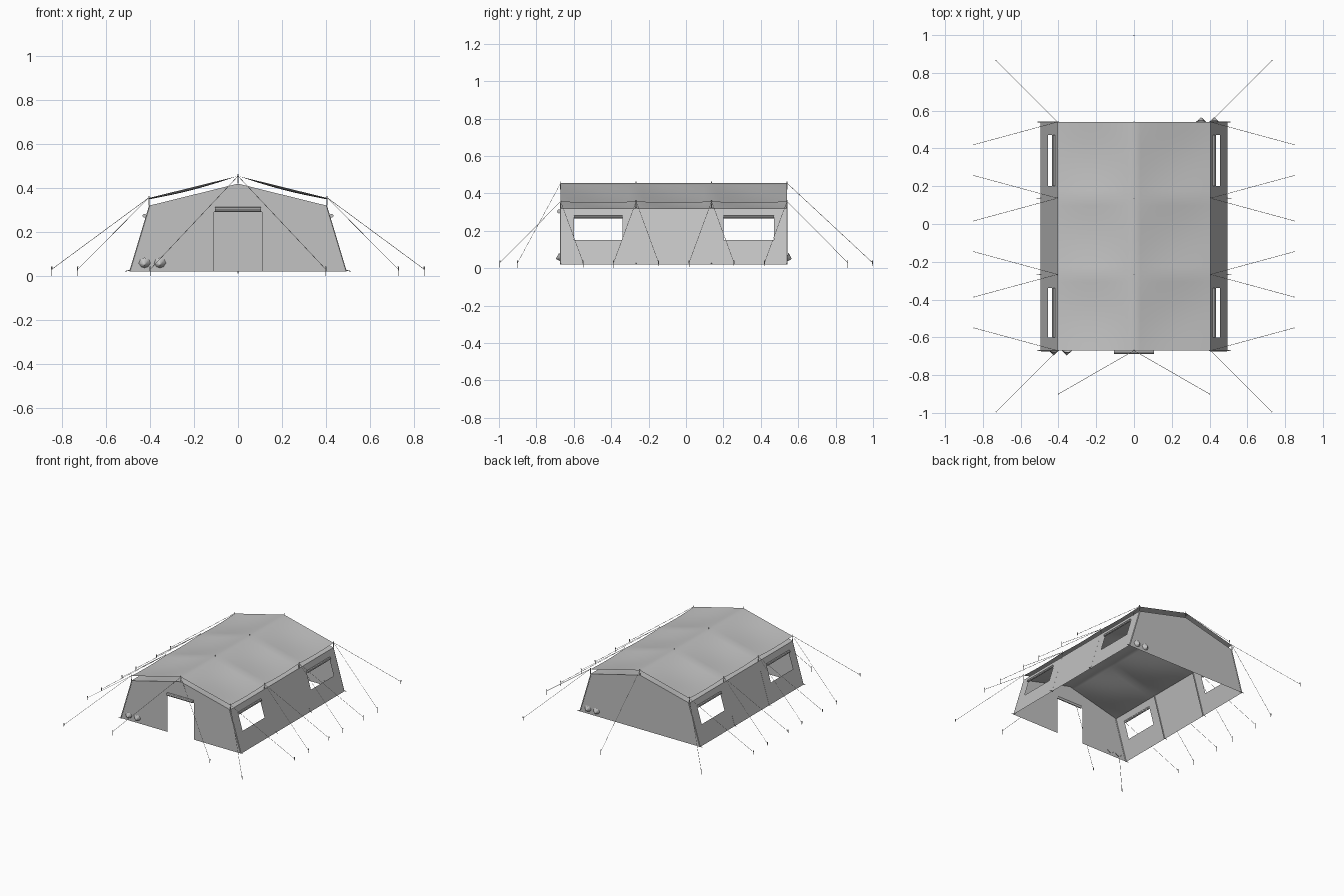
import bpy, bmesh
from math import sin, pi
from mathutils import Vector

cube = bpy.data.objects.get("Cube")
if cube:
    bpy.data.objects.remove(cube, do_unlink=True)

FRONT, BACK = -0.67, 0.54
BASE, EAVE, RIDGE = 0.02, 0.32, 0.42
BASE_X, EAVE_X = 0.495, 0.405
BAY = (BACK - FRONT) / 3
POLES = [FRONT + BAY * i for i in range(4)]
CENTRE = Vector((0, -0.065, 0.1))

CANVAS = bpy.data.materials.new("grey canvas")
CANVAS.use_nodes = True
CANVAS.diffuse_color = (0.54, 0.54, 0.54, 1)
CANVAS.node_tree.nodes["Principled BSDF"].inputs["Base Color"].default_value = CANVAS.diffuse_color


def finish(name, bm, smooth=False, outward=False):
    if outward:
        bm.normal_update()
        for f in bm.faces:
            if f.normal.dot(f.calc_center_median() - CENTRE) < 0:
                f.normal_flip()
    me = bpy.data.meshes.new(name)
    bm.to_mesh(me)
    bm.free()
    me.materials.append(CANVAS)
    if smooth:
        me.shade_smooth()
    ob = bpy.data.objects.new(name, me)
    bpy.context.collection.objects.link(ob)


def add_cone(bm, a, b, r1, r2, sides, caps=True):
    """Add a tapered rod running from a to b."""
    a, b = Vector(a), Vector(b)
    d = b - a
    mat = d.to_track_quat('Z', 'Y').to_matrix().to_4x4()
    mat.translation = (a + b) / 2
    bmesh.ops.create_cone(bm, cap_ends=caps, segments=sides, radius1=r1,
                          radius2=r2, depth=d.length, matrix=mat)


def rods(name, pairs, r1, r2, sides=5):
    bm = bmesh.new()
    for a, b in pairs:
        add_cone(bm, a, b, r1, r2, sides)
    finish(name, bm)


def grid(name, us, vs, point, skip=lambda i, j: False, smooth=False):
    """Sheet over a grid of parameters, leaving out skipped cells."""
    bm = bmesh.new()
    rows = [[bm.verts.new(point(u, v)) for v in vs] for u in us]
    for i in range(len(us) - 1):
        for j in range(len(vs) - 1):
            if not skip(i, j):
                bm.faces.new((rows[i][j], rows[i + 1][j],
                              rows[i + 1][j + 1], rows[i][j + 1]))
    finish(name, bm, smooth, outward=True)


def wall_x(z, out=0.0):
    return BASE_X + (EAVE_X - BASE_X) * (z - BASE) / (EAVE - BASE) + out


# Roof: canvas hung between the pole lines, sagging in each bay
def roof(name, ridge, drop, sag, edge_sag):
    def point(u, t):
        s = abs(u)
        hang = sin(pi * (t % 1)) * (edge_sag * s + sag * sin(pi * s))
        return (u * EAVE_X, FRONT + t * BAY, ridge - drop * s - hang)
    grid(name, [i / 12 for i in range(-12, 13)], [i / 10 for i in range(31)],
         point, smooth=True)


roof("roof_fly", 0.455, 0.1, 0.009, 0.006)
roof("inner_roof", RIDGE, RIDGE - EAVE, 0.018, 0.0)

# Side walls with two window openings each, flat borders and rolled flaps
WINDOWS = [(-0.60, -0.34), (0.20, 0.47)]
SILL, HEAD, BORDER = 0.15, 0.265, 0.012
ys = [FRONT] + [y for w in WINDOWS for y in w] + [BACK]
for side, label in ((1, "left"), (-1, "right")):
    grid(label + "_wall", ys, [BASE, SILL, HEAD, EAVE],
         lambda y, z: (side * wall_x(z), y, z),
         skip=lambda i, j: i in (1, 3) and j == 1)
    rolls = []
    for (y0, y1), place in zip(WINDOWS, ("front", "back")):
        grid(f"{label}_{place}_window_border",
             [y0 - BORDER, y0, y1, y1 + BORDER],
             [SILL - BORDER, SILL, HEAD, HEAD + BORDER],
             lambda y, z: (side * wall_x(z, 0.002), y, z),
             skip=lambda i, j: i == 1 and j == 1)
        x = side * wall_x(0.274, 0.007)
        rolls.append(((x, y0, 0.274), (x, y1, 0.274)))
    rods(label + "_window_rolls", rolls, 0.009, 0.009, 8)

# End walls: the front one has a doorway
outline = [(BASE_X, BASE), (EAVE_X, EAVE), (0, RIDGE), (-EAVE_X, EAVE), (-BASE_X, BASE)]
doorway = [(-0.11, BASE), (-0.11, 0.29), (0.11, 0.29), (0.11, BASE)]
for name, y, pts in (("front_wall", FRONT, outline + doorway),
                     ("back_wall", BACK, outline)):
    bm = bmesh.new()
    bm.faces.new([bm.verts.new((x, y, z)) for x, z in pts])
    bmesh.ops.triangulate(bm, faces=bm.faces[:])
    finish(name, bm, outward=True)

rods("door_roll", [((-0.105, FRONT - 0.008, 0.304), (0.105, FRONT - 0.008, 0.304))],
     0.011, 0.011, 8)

# Pointed sleeves low on the end walls
bm = bmesh.new()
for end, y in ((-1, FRONT), (1, BACK)):
    for x in (0.355, 0.425):
        add_cone(bm, (end * x, y, 0.058), (end * x, y + end * 0.025, 0.05),
                 0.027, 0.001, 8, caps=False)
finish("cable_sleeves", bm, smooth=True)

# Poles: roof spikes, inside wall posts, pegs along the base
spikes, posts, pegs = [], [], []
for y in POLES:
    spikes.append(((0, y, RIDGE), (0, y, 0.465)))
    for s in (-1, 1):
        spikes.append(((s * EAVE_X, y, EAVE), (s * EAVE_X, y, 0.365)))
        posts.append(((s * wall_x(BASE, -0.004), y, BASE),
                      (s * wall_x(EAVE, -0.004), y, EAVE)))
        pegs.append(((s * 0.49, y, 0.026), (s * 0.515, y, 0.021)))
rods("roof_spikes", spikes, 0.003, 0.002)
rods("wall_posts", posts, 0.004, 0.004)
rods("wall_pegs", pegs, 0.003, 0.001)

# Guy ropes and their ground stakes
ropes = [((0, BACK, 0.455), (0, 0.997, 0.03))]
for s in (-1, 1):
    ropes.append(((0, FRONT, 0.455), (s * 0.4, -0.9, 0.03)))
    for y, step in ((FRONT, -0.325), (BACK, 0.325)):
        ropes.append(((s * EAVE_X, y, 0.357), (s * 0.73, y + step, 0.03)))
    for y in POLES:
        for step in (-0.12, 0.12):
            if FRONT < y + step < BACK:
                ropes.append(((s * EAVE_X, y, 0.357), (s * 0.848, y + step, 0.03)))
rods("guy_ropes", ropes, 0.0011, 0.0011, 4)
rods("ground_stakes", [((b[0], b[1], 0), (b[0], b[1], 0.042)) for a, b in ropes],
     0.0005, 0.003)
